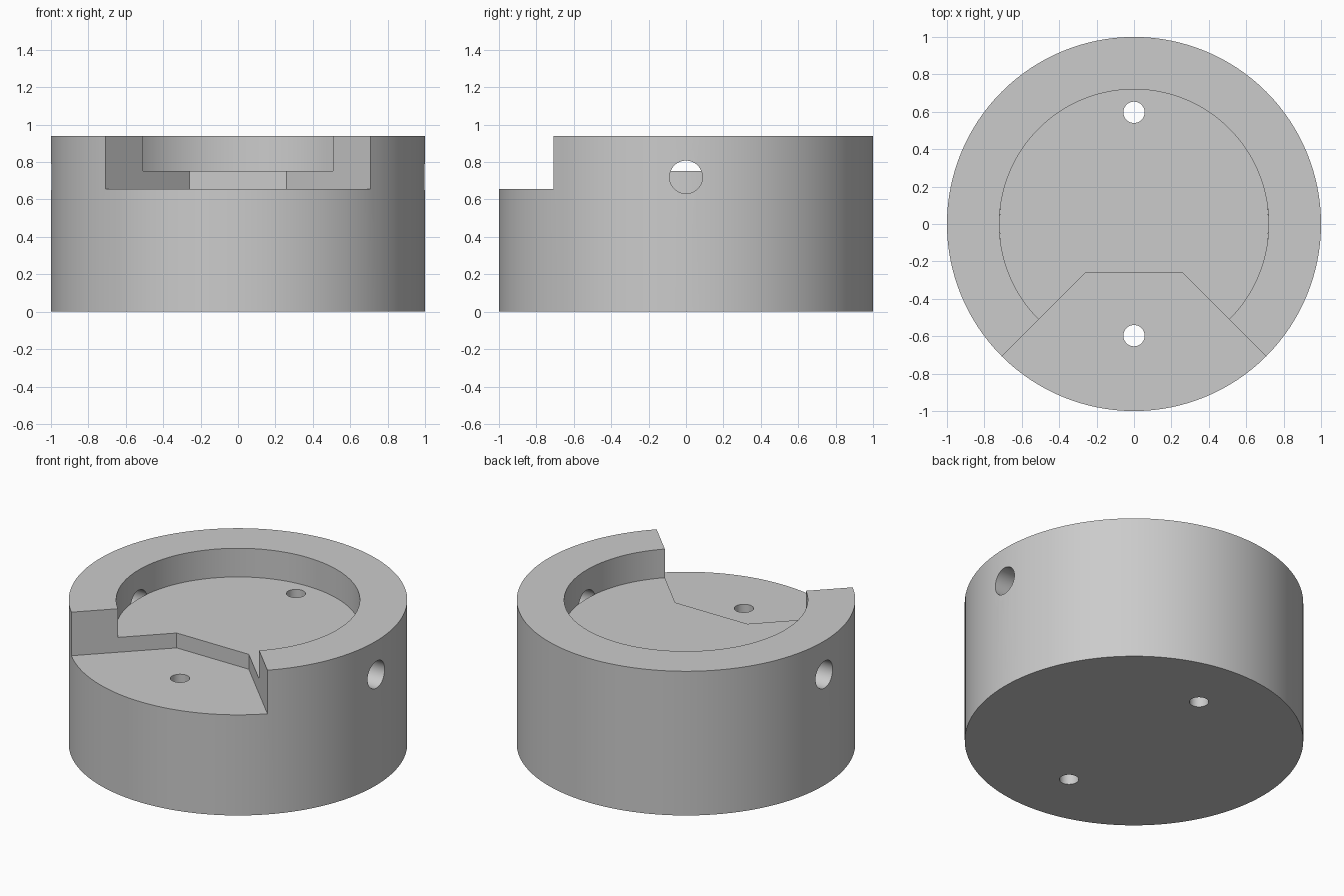
import bpy
import bmesh
import math

HEIGHT = 0.94
POCKET_R, POCKET_Z = 0.72, 0.753
NOTCH_Z, NOTCH_IN, NOTCH_OUT = 0.656, 0.26, 1.3

default = bpy.data.objects.get("Cube")
if default:
    bpy.data.objects.remove(default, do_unlink=True)

grey = bpy.data.materials.new("plain grey")
grey.use_nodes = True
grey.diffuse_color = (0.6, 0.6, 0.6, 1)
grey.node_tree.nodes["Principled BSDF"].inputs["Base Color"].default_value = grey.diffuse_color


def cylinder(name, radius, z0, z1, x=0, y=0, sides=128):
    """Upright cylinder between two heights."""
    bpy.ops.mesh.primitive_cylinder_add(vertices=sides, radius=radius, depth=z1 - z0,
                                        location=(x, y, (z0 + z1) / 2))
    ob = bpy.context.object
    ob.name = name
    ob.data.materials.append(grey)
    return ob


def prism(name, outline, z0, z1):
    """Extrude a flat outline between two heights."""
    bm = bmesh.new()
    face = bm.faces.new([bm.verts.new((x, y, z0)) for x, y in outline])
    ext = bmesh.ops.extrude_face_region(bm, geom=[face])
    bmesh.ops.translate(bm, vec=(0, 0, z1 - z0),
                        verts=[v for v in ext["geom"] if isinstance(v, bmesh.types.BMVert)])
    bmesh.ops.recalc_face_normals(bm, faces=bm.faces)
    mesh = bpy.data.meshes.new(name)
    bm.to_mesh(mesh)
    bm.free()
    mesh.materials.append(grey)
    ob = bpy.data.objects.new(name, mesh)
    bpy.context.collection.objects.link(ob)
    return ob


def combine(target, tool, operation="DIFFERENCE"):
    """Apply a boolean and discard the tool."""
    tool.hide_render = True
    mod = target.modifiers.new(tool.name, "BOOLEAN")
    mod.operation, mod.solver, mod.object = operation, "EXACT", tool
    bpy.context.view_layer.objects.active = target
    bpy.ops.object.modifier_apply(modifier=mod.name)
    bpy.data.objects.remove(tool, do_unlink=True)


# Round base block
base = cylinder("round_base", 1, 0, HEIGHT)

# Side holes through the rim, stopped by the solid core
side_hole = cylinder("side_hole_cutter", 0.088, -1.2, 1.2, sides=48)
side_hole.rotation_euler.y = math.pi / 2
side_hole.location = (0, 0, 0.72)
combine(base, side_hole)
combine(base, cylinder("core", POCKET_R - 0.0005, 0.3, 0.9), "UNION")

# Round pocket in the top
combine(base, cylinder("pocket_cutter", POCKET_R, POCKET_Z, 1.2))

# Flared notch at the front
combine(base, prism("notch_cutter", [(-NOTCH_IN, -NOTCH_IN), (-NOTCH_OUT, -NOTCH_OUT),
                                     (NOTCH_OUT, -NOTCH_OUT), (NOTCH_IN, -NOTCH_IN)],
                    NOTCH_Z, 1.3))

# Upright screw holes, front and back
for y in (-0.597, 0.597):
    combine(base, cylinder("screw_hole_cutter", 0.057, -0.2, 1.2, y=y, sides=48))

# Smooth round walls with sharp rims
bpy.ops.object.select_all(action="DESELECT")
base.select_set(True)
bpy.context.view_layer.objects.active = base
bpy.ops.object.shade_smooth_by_angle(angle=math.radians(30))
